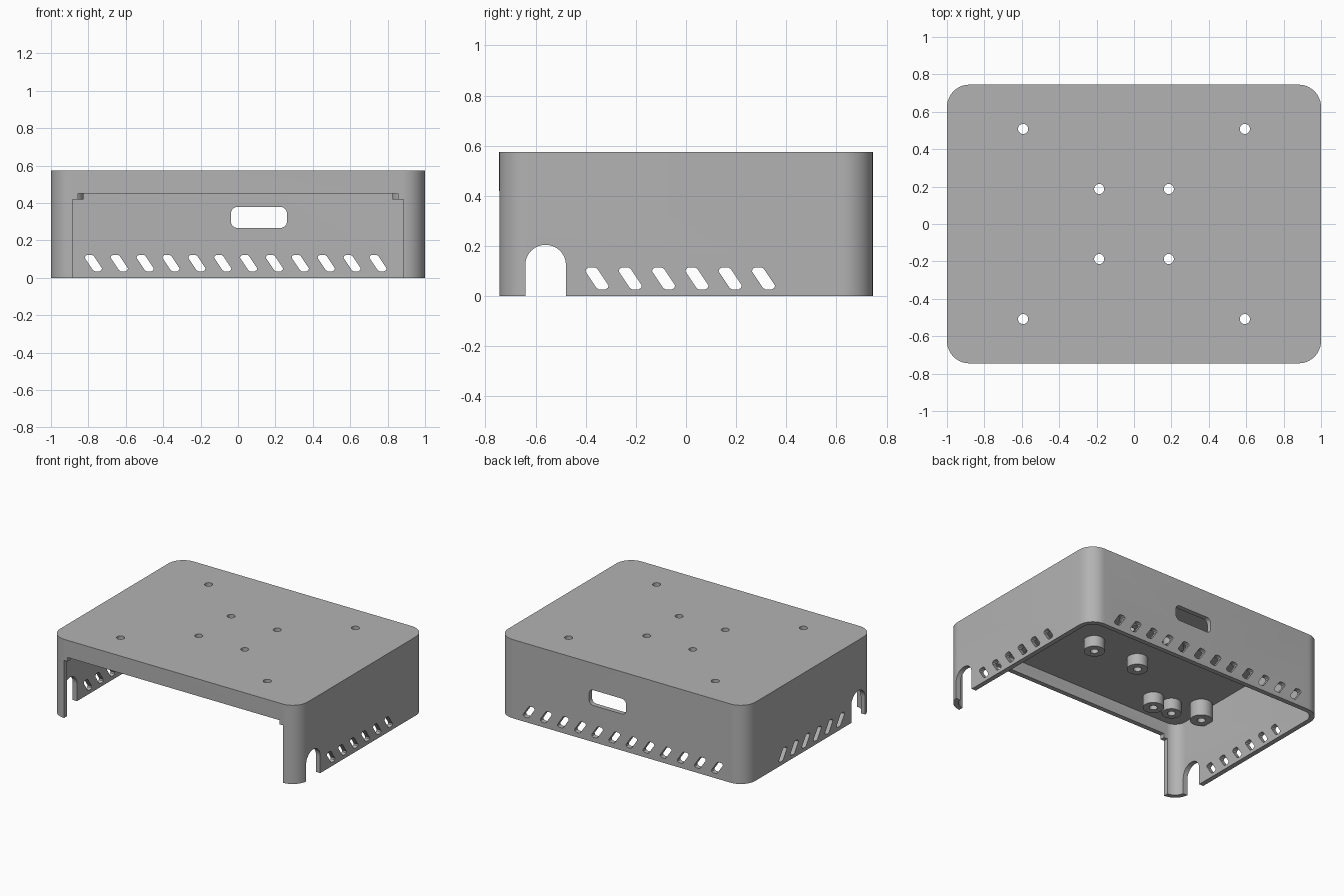
import bpy, bmesh, math
from mathutils import Vector

if "Cube" in bpy.data.objects:
    bpy.data.objects.remove(bpy.data.objects["Cube"])

W, D, H, T = 1.0, 0.745, 0.575, 0.035   # half width, half depth, height, wall
CEILING = H - T

grey = bpy.data.materials.new("matte_grey")
grey.use_nodes = True
colour = (0.45, 0.45, 0.45, 1)
grey.diffuse_color = colour
grey.node_tree.nodes["Principled BSDF"].inputs["Base Color"].default_value = colour


def rounded(cx, cy, hw, hh, r, seg=12):
    """Rounded rectangle outline."""
    pts = []
    for i, (sx, sy) in enumerate([(1, 1), (-1, 1), (-1, -1), (1, -1)]):
        for k in range(seg + 1):
            a = math.pi / 2 * (i + k / seg)
            pts.append((cx + sx * (hw - r) + r * math.cos(a),
                        cy + sy * (hh - r) + r * math.sin(a)))
    return pts


def circle(cx, cy, r, n=32):
    return [(cx + r * math.cos(math.tau * k / n), cy + r * math.sin(math.tau * k / n))
            for k in range(n)]


def prism(bm, outline, axis, lo, hi):
    """Extrude a 2D outline along one axis."""
    place = {"X": lambda a, b, t: (t, a, b),
             "Y": lambda a, b, t: (a, t, b),
             "Z": lambda a, b, t: (a, b, t)}[axis]
    face = bm.faces.new([bm.verts.new(place(a, b, lo)) for a, b in outline])
    ext = bmesh.ops.extrude_face_region(bm, geom=[face])
    moved = [v for v in ext["geom"] if isinstance(v, bmesh.types.BMVert)]
    bmesh.ops.translate(bm, verts=moved, vec=Vector(place(0, 0, hi - lo)))


def make(name, bm):
    bmesh.ops.recalc_face_normals(bm, faces=bm.faces)
    mesh = bpy.data.meshes.new(name)
    bm.to_mesh(mesh)
    bm.free()
    ob = bpy.data.objects.new(name, mesh)
    bpy.context.collection.objects.link(ob)
    mesh.materials.append(grey)
    return ob


def activate(ob):
    bpy.ops.object.select_all(action="DESELECT")
    ob.select_set(True)
    bpy.context.view_layer.objects.active = ob


def cut(ob, cutter):
    mod = ob.modifiers.new("cut", "BOOLEAN")
    mod.operation, mod.solver, mod.object = "DIFFERENCE", "EXACT", cutter
    activate(ob)
    bpy.ops.object.modifier_apply(modifier=mod.name)


def mirrored(x, y):
    return [(sx * x, sy * y) for sx in (-1, 1) for sy in (-1, 1)]


# Enclosure shell
bm = bmesh.new()
prism(bm, rounded(0, 0, W, D, 0.12), "Z", 0, H)
shell = make("enclosure_shell", bm)

bm = bmesh.new()
prism(bm, rounded(0, 0, W - T, D - T, 0.12 - T), "Z", -0.1, CEILING)
cavity = make("cavity_cutter", bm)

# Wall openings: stepped front doorway, side arches, rear port, slanted vents
bm = bmesh.new()
half = [(0.885, -0.1), (0.885, 0.42), (0.855, 0.42), (0.855, 0.45)]
prism(bm, half + [(-x, z) for x, z in reversed(half)], "Y", -0.85, -0.69)

arch = [(-0.56 + 0.081 * math.cos(math.pi * k / 24), 0.124 + 0.081 * math.sin(math.pi * k / 24))
        for k in range(25)]
prism(bm, arch + [(-0.641, -0.1), (-0.479, -0.1)], "X", -1.1, 1.1)

prism(bm, rounded(0.112, 0.323, 0.15, 0.056, 0.035, 6), "Y", 0.69, 0.85)

corner = [(-0.046, 0.028), (-0.043, 0.038), (-0.033, 0.044), (-0.008, 0.044), (0.002, 0.038)]
vent = corner + [(-a, -b) for a, b in corner]
for i in range(12):
    prism(bm, [(a - 0.773 + i * 0.1383, b + 0.079) for a, b in vent], "Y", 0.69, 0.85)
for i in range(6):
    prism(bm, [(a - 0.355 + i * 0.1328, b + 0.071) for a, b in vent], "X", -1.1, 1.1)
openings = make("openings_cutter", bm)

# Screw holes through the top, with a standoff below each
hole_spots = mirrored(0.593, 0.508) + mirrored(0.186, 0.187)
blind_spots = [(s * 0.735, -0.49) for s in (-1, 1)]
wall_spots = [(s * 0.9, -0.38) for s in (-1, 1)]

bm = bmesh.new()
for x, y in hole_spots:
    prism(bm, circle(x, y, 0.027), "Z", 0.35, 0.7)
for x, y in blind_spots + wall_spots:
    prism(bm, circle(x, y, 0.027), "Z", 0.35, 0.53)
holes = make("holes_cutter", bm)

bm = bmesh.new()
for x, y in hole_spots:
    prism(bm, circle(x, y, 0.07), "Z", 0.46, CEILING + 0.005)
for x, y in blind_spots:
    prism(bm, circle(x, y, 0.065), "Z", 0.46, CEILING + 0.005)
for x, y in wall_spots:
    prism(bm, circle(x, y, 0.075), "Z", 0.42, CEILING + 0.005)
standoffs = make("standoffs", bm)

cut(shell, cavity)
cut(shell, openings)
cut(shell, holes)
cut(standoffs, holes)

for cutter in (cavity, openings, holes):
    bpy.data.objects.remove(cutter)

for ob in (shell, standoffs):
    activate(ob)
    bpy.ops.object.shade_smooth_by_angle(angle=math.radians(30))
